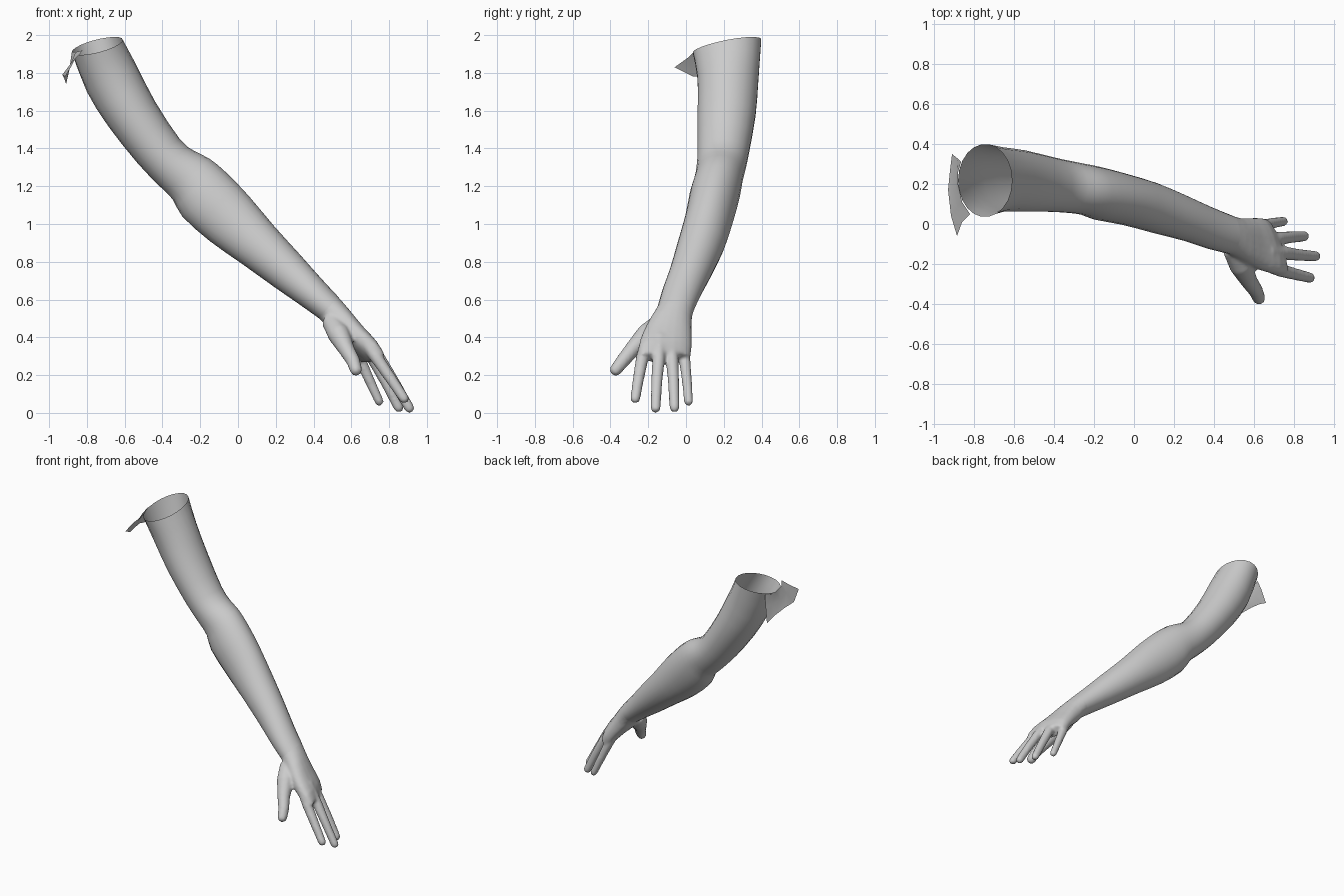
import bpy, bmesh, math
from mathutils import Vector as V

if "Cube" in bpy.data.objects:
    bpy.data.objects.remove(bpy.data.objects["Cube"])

SIDES = 22


def power(c, e):
    return math.copysign(abs(c) ** e, c)


def section(xr, zr, xl, zl, y0, y1, tilt=0.0, lift=0.0, e=1.0):
    """Oval ring given by its upper and lower edge and its depth range."""
    c = V(((xr + xl) / 2, (y0 + y1) / 2, (zr + zl) / 2))
    a = V(((xr - xl) / 2, 0, (zr - zl) / 2))
    b = V((-tilt, (y1 - y0) / 2, lift))
    ring = []
    for i in range(SIDES):
        t = 2 * math.pi * i / SIDES
        ring.append(c + a * power(math.cos(t), e) + b * power(math.sin(t), e))
    return ring


def refine(rings):
    """Insert a smooth ring between each pair of rings."""
    out = []
    for k in range(len(rings) - 1):
        p0, p1, p2 = rings[max(k - 1, 0)], rings[k], rings[k + 1]
        p3 = rings[min(k + 2, len(rings) - 1)]
        out += [p1, [(b + c) * 0.5625 - (a + d) * 0.0625
                     for a, b, c, d in zip(p0, p1, p2, p3)]]
    return out + [rings[-1]]


def loft(bm, rings, closed):
    vs = [[bm.verts.new(p) for p in r] for r in rings]
    n = len(vs[0])
    faces = []
    for r, s in zip(vs, vs[1:]):
        for i in range(n):
            j = (i + 1) % n
            faces.append(bm.faces.new((r[i], r[j], s[j], s[i])))
    if closed:
        faces += [bm.faces.new(vs[0]), bm.faces.new(vs[-1])]
    bmesh.ops.recalc_face_normals(bm, faces=faces)


def digit(bm, pts, radii):
    """Round finger through the points, with a rounded tip."""
    pts = [V(p) for p in pts]
    end = (pts[-1] - pts[-2]).normalized()
    r = radii[-1]
    tip = pts[-1]
    pts[-1] = tip - end * r
    pts += [tip - end * r * 0.4, tip]
    radii = list(radii) + [r * 0.85, r * 0.35]
    rings = []
    for k, p in enumerate(pts):
        d = (pts[min(k + 1, len(pts) - 1)] - pts[max(k - 1, 0)]).normalized()
        u = d.cross(V((0, 1, 0))).normalized()
        w = d.cross(u)
        rings.append([p + (u * math.cos(2 * math.pi * i / 12) + w * math.sin(2 * math.pi * i / 12)) * radii[k]
                      for i in range(12)])
    loft(bm, rings, True)


def make(name, bm):
    me = bpy.data.meshes.new(name)
    bm.to_mesh(me)
    bm.free()
    ob = bpy.data.objects.new(name, me)
    bpy.context.collection.objects.link(ob)
    return ob


def smooth(ob, deg):
    bpy.ops.object.select_all(action='DESELECT')
    bpy.context.view_layer.objects.active = ob
    ob.select_set(True)
    bpy.ops.object.shade_smooth_by_angle(angle=math.radians(deg))


# Arm: open sleeve of skin from the shoulder cut to the wrist
forearm_end = section(.44, .712, .32, .578, -.125, .085)
wrist = section(.53, .615, .43, .50, -.15, .045)
arm_rings = [
    section(-.61, 1.975, -.88, 1.91, .035, .40, lift=.035),
    section(-.54, 1.845, -.80, 1.70, .06, .385),
    section(-.44, 1.65, -.685, 1.515, .06, .37),
    section(-.307, 1.448, -.53, 1.32, .06, .335),
    section(-.228, 1.385, -.42, 1.205, .055, .315),
    section(-.15, 1.345, -.345, 1.13, .045, .30),
    section(-.06, 1.27, -.295, 1.04, .02, .285),
    section(.06, 1.145, -.15, .91, -.005, .25),
    section(.19, .99, .02, .79, -.045, .205),
    section(.328, .838, .19, .668, -.085, .14),
    forearm_end, wrist]
bm = bmesh.new()
loft(bm, refine(arm_rings), False)
smooth(make("arm", bm), 40)

# Armpit flap folded outward from the shoulder cut
flap = [
    [(-.82, .05, 1.92), (-.86, .01, 1.88), (-.885, -.06, 1.83)],
    [(-.86, .11, 1.91), (-.885, .08, 1.85), (-.915, .04, 1.78)],
    [(-.88, .20, 1.91), (-.89, .17, 1.84), (-.93, .17, 1.79)],
    [(-.88, .26, 1.91), (-.89, .26, 1.84), (-.92, .27, 1.77)],
    [(-.865, .31, 1.92), (-.885, .33, 1.85), (-.91, .35, 1.74)]]
bm = bmesh.new()
grid = [[bm.verts.new(p) for p in row] for row in flap]
for r, s in zip(grid, grid[1:]):
    for i in range(2):
        bm.faces.new((r[i], r[i + 1], s[i + 1], s[i]))
smooth(make("armpit_flap", bm), 40)

# Hand: palm, four fingers and thumb fused into one skin
bm = bmesh.new()
palm = [forearm_end, wrist,
        section(.59, .545, .485, .435, -.19, .03, .01, e=.9),
        section(.655, .46, .56, .37, -.23, .03, .025, e=.85),
        section(.715, .385, .63, .305, -.25, .03, .04, e=.8),
        section(.745, .32, .675, .265, -.25, .022, .05, e=.8)]
loft(bm, refine(palm), True)
fingers = [
    [(.66, -.20, .40), (.735, -.232, .29), (.81, -.252, .18), (.893, -.272, .055)],
    [(.67, -.14, .40), (.75, -.145, .285), (.825, -.155, .165), (.92, -.162, .004)],
    [(.64, -.08, .40), (.72, -.073, .28), (.785, -.066, .16), (.862, -.06, .006)],
    [(.60, -.02, .38), (.65, -.006, .275), (.70, .005, .165), (.757, .015, .04)]]
for k, pts in enumerate(fingers):
    f = 0.9 if k == 3 else 1.0
    digit(bm, pts, [.037 * f, .034 * f, .03 * f, .027 * f])
digit(bm, [(.49, -.12, .49), (.535, -.205, .415), (.575, -.285, .335), (.61, -.335, .275), (.632, -.39, .205)],
      [.05, .06, .043, .037, .033])
hand = make("hand", bm)
m = hand.modifiers.new("fuse", 'REMESH')
m.mode = 'VOXEL'
m.voxel_size = 0.01
m = hand.modifiers.new("soften", 'SMOOTH')
m.factor = 0.5
m.iterations = 4
fused = hand.evaluated_get(bpy.context.evaluated_depsgraph_get())
bm = bmesh.new()
bm.from_mesh(fused.to_mesh())
hand.modifiers.clear()

# Trim the hand open at the wrist so it continues the arm
bmesh.ops.bisect_plane(bm, geom=bm.verts[:] + bm.edges[:] + bm.faces[:], dist=1e-5,
                       plane_co=(.477, 0, .56), plane_no=(.115, 0, -.10), clear_inner=True)
bm.to_mesh(hand.data)
bm.free()
smooth(hand, 50)
